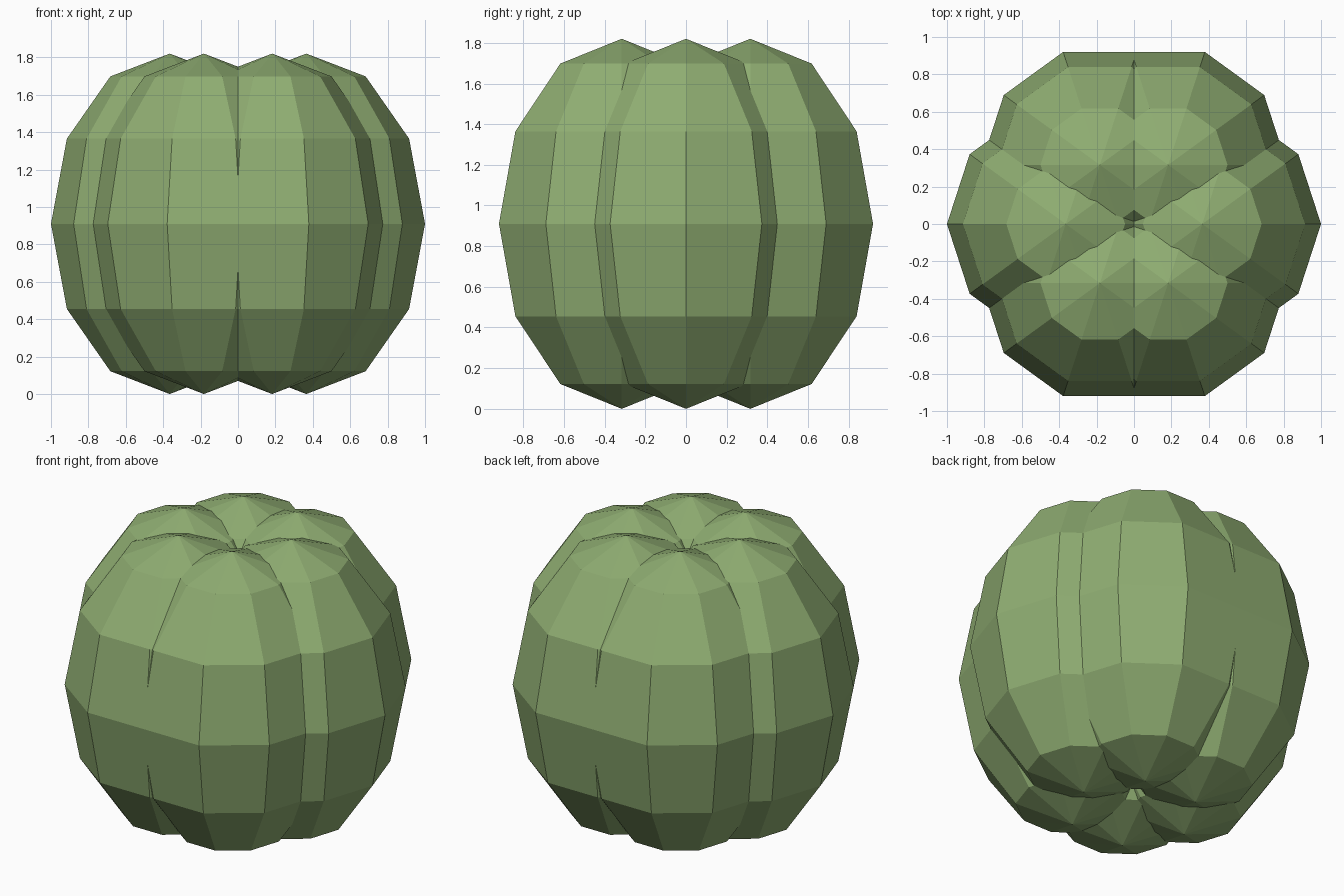
import bpy
import bmesh
from math import sin, cos, pi, tau

if "Cube" in bpy.data.objects:
    bpy.data.objects.remove(bpy.data.objects["Cube"], do_unlink=True)

LOBES = 6
SIDES = 10          # faces around each lobe
BANDS = 6           # faces from pole to pole
RADIUS = 0.635      # width of each lobe
HALF_HEIGHT = 0.91
OFFSET = 0.365      # distance of each lobe from the middle

# Flat green skin
COLOUR = (0.275, 0.418, 0.168, 1.0)
green = bpy.data.materials.new("sage_green")
green.use_nodes = True
green.diffuse_color = COLOUR
shader = next(n for n in green.node_tree.nodes if n.type == "BSDF_PRINCIPLED")
shader.inputs["Base Color"].default_value = COLOUR
shader.inputs["Roughness"].default_value = 0.9

# One faceted lobe: a half ellipse spun around the upright axis
mesh = bpy.data.meshes.new("lobe")
bm = bmesh.new()
angles = [pi * i / BANDS - pi / 2 for i in range(BANDS + 1)]
profile = [bm.verts.new((RADIUS * cos(a), 0, HALF_HEIGHT * sin(a))) for a in angles]
edges = [bm.edges.new(pair) for pair in zip(profile, profile[1:])]
bmesh.ops.spin(bm, geom=profile + edges, cent=(0, 0, 0), axis=(0, 0, 1),
               angle=tau, steps=SIDES)
bmesh.ops.remove_doubles(bm, verts=bm.verts[:], dist=0.0005)
bmesh.ops.recalc_face_normals(bm, faces=bm.faces[:])
for face in bm.faces:
    face.smooth = False
bm.to_mesh(mesh)
bm.free()
mesh.materials.append(green)

# Ring of overlapping lobes, all facing the same way
for i in range(LOBES):
    turn = tau * i / LOBES
    lobe = bpy.data.objects.new(f"lobe_{i + 1}", mesh)
    lobe.location = (OFFSET * cos(turn), OFFSET * sin(turn), HALF_HEIGHT)
    bpy.context.collection.objects.link(lobe)
